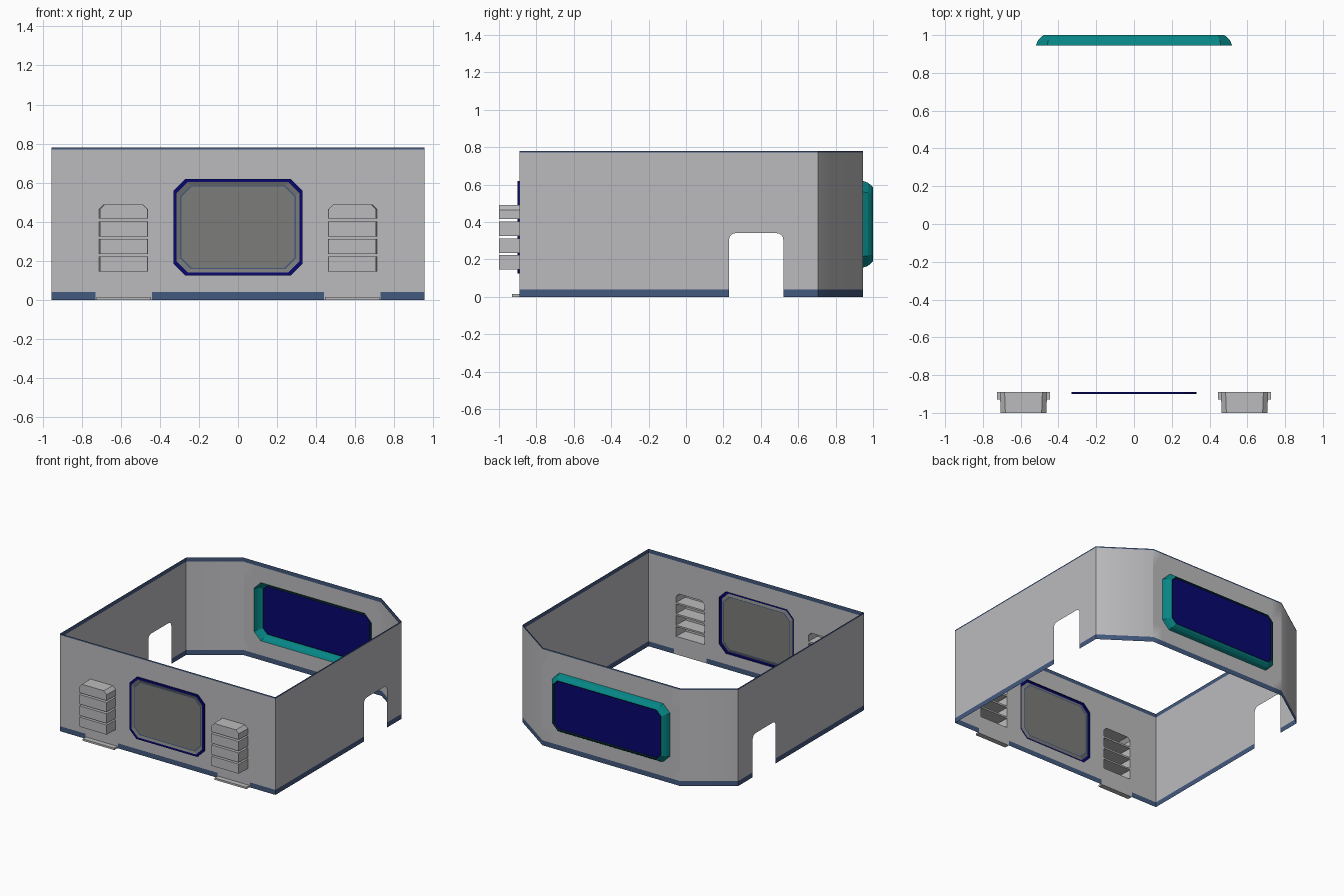
import bpy, bmesh, math

if "Cube" in bpy.data.objects:
    bpy.data.objects.remove(bpy.data.objects["Cube"])


def material(name, rgb):
    m = bpy.data.materials.new(name)
    m.diffuse_color = (*rgb, 1)
    m.use_nodes = True
    m.node_tree.nodes["Principled BSDF"].inputs["Base Color"].default_value = m.diffuse_color
    return m


GREY = material("wall grey", (0.50, 0.50, 0.515))
SLATE = material("slate blue trim", (0.055, 0.10, 0.21))
GLASS = material("window grey", (0.20, 0.20, 0.195))
NAVY = material("navy", (0.002, 0.002, 0.16))
TEAL = material("teal", (0.002, 0.235, 0.235))
DARK = material("dark seam", (0.004, 0.02, 0.025))


def finish(bm, name, mats, smooth=None):
    bmesh.ops.remove_doubles(bm, verts=bm.verts, dist=1e-4)
    me = bpy.data.meshes.new(name)
    bm.to_mesh(me)
    bm.free()
    for m in mats:
        me.materials.append(m)
    ob = bpy.data.objects.new(name, me)
    bpy.context.collection.objects.link(ob)
    if smooth:
        bpy.ops.object.select_all(action='DESELECT')
        ob.select_set(True)
        bpy.context.view_layer.objects.active = ob
        bpy.ops.object.shade_smooth_by_angle(angle=math.radians(smooth))
    return ob


def panel(bm, p, q, zs, holes, trim):
    """Flat wall sheet from p to q with (u0, u1, z0, z1, top cut, bottom cut, steps) holes."""
    length = math.dist(p, q)
    d = ((q[0] - p[0]) / length, (q[1] - p[1]) / length)

    def face(pts, mat):
        area = sum(a[0] * b[1] - b[0] * a[1] for a, b in zip(pts, pts[1:] + pts[:1]))
        if area < 0:
            pts = pts[::-1]
        f = bm.faces.new([bm.verts.new((p[0] + d[0] * u, p[1] + d[1] * u, z)) for u, z in pts])
        f.material_index = mat

    us = sorted({0, length, *[h[0] for h in holes], *[h[1] for h in holes], *trim.get("us", [])})
    zs = sorted({*zs, *[h[2] for h in holes], *[h[3] for h in holes]})
    for a, b in zip(us, us[1:]):
        for lo, hi in zip(zs, zs[1:]):
            u, z = (a + b) / 2, (lo + hi) / 2
            if any(h[0] < u < h[1] and h[2] < z < h[3] for h in holes):
                continue
            bare = any(s < u < e for s, e in trim.get("bare", []))
            face([(a, lo), (b, lo), (b, hi), (a, hi)],
                 int(z > 0.77 or (z < 0.04 and not bare)))
    # fill cut or rounded hole corners
    for u0, u1, z0, z1, top, bot, n in holes:
        for u, su in ((u0, 1), (u1, -1)):
            for z, sz, c in ((z1, -1, top), (z0, 1, bot)):
                if not c:
                    continue
                arc = [(u + su * c * (1 - math.sin(t * math.pi / 2 / n)),
                        z + sz * c * (1 - math.cos(t * math.pi / 2 / n))) for t in range(n + 1)]
                for i in range(n):
                    face([(u, z), arc[i], arc[i + 1]], 0)


def outline(cx, hw, z0, z1, top, bot):
    """Rectangle with cut corners in the xz plane."""
    pts = []
    for sx, z, c, sz, rev in ((-1, z0, bot, 1, 0), (1, z0, bot, 1, 1),
                              (1, z1, top, -1, 0), (-1, z1, top, -1, 1)):
        x = cx + sx * hw
        pair = [(x, z + sz * c), (x - sx * c, z)]
        pts += (pair[::-1] if rev else pair) if c else [(x, z)]
    return pts


def stack(name, rings, cap, mats, back=False):
    """Bridge (outline, y, material) rings and cap the last one; the start stays open."""
    bm = bmesh.new()
    loops = [[bm.verts.new((x, y, z)) for x, z in pts] for pts, y, _ in rings]
    for (a, b), ring in zip(zip(loops, loops[1:]), rings[1:]):
        for i in range(len(a)):
            j = (i + 1) % len(a)
            bm.faces.new((a[i], a[j], b[j], b[i])).material_index = ring[2]
    bm.faces.new(loops[-1]).material_index = cap
    if back:
        bmesh.ops.reverse_faces(bm, faces=bm.faces)
    return finish(bm, name, mats)


# Shared sizes
W, F, H = 0.955, -0.89, 0.78
PLAN = [(-W, F), (W, F), (W, 0.705), (0.61, 0.945), (-0.61, 0.945), (-W, 0.705)]
SLATS = [(0.145, 0.222, 0), (0.235, 0.312, 0), (0.326, 0.403, 0), (0.417, 0.49, 0.025)]
VENT_X, VENT_HW = 0.585, 0.125

# Wall shell: thin sheet with vent, window and doorway openings
front = [(W - 0.33, W + 0.33, 0.125, 0.62, 0.06, 0.06, 1)]
for s in (-1, 1):
    c = W + s * VENT_X
    front += [(c - VENT_HW, c + VENT_HW, a, b, k, 0, 1) for a, b, k in SLATS]
gaps = [(W + s * VENT_X - 0.145, W + s * VENT_X + 0.145) for s in (-1, 1)]
holes = [front,
         [(0.23 - F, 0.52 - F, 0, 0.34, 0.035, 0, 4)],
         [],
         [(0.09, 1.13, 0.155, 0.62, 0.06, 0.06, 1)],
         [],
         [(0.705 - 0.52, 0.705 - 0.23, 0, 0.34, 0.035, 0, 4)]]
bm = bmesh.new()
for i, p in enumerate(PLAN):
    trim = {"us": [u for g in gaps for u in g], "bare": gaps} if i == 0 else {}
    panel(bm, p, PLAN[(i + 1) % 6], [0, 0.04, 0.77, H], holes[i], trim)
finish(bm, "wall_shell", [GREY, SLATE], 40)

# Trim strip inside the upper edge
bm = bmesh.new()
inner = [(x * 0.996, y * 0.996) for x, y in PLAN]
for i in range(6):
    (x0, y0), (x1, y1) = inner[i], inner[(i + 1) % 6]
    bm.faces.new([bm.verts.new(v) for v in
                  ((x1, y1, 0.75), (x0, y0, 0.75), (x0, y0, H), (x1, y1, H))])
finish(bm, "inner_top_trim", [SLATE])


# Front window: navy frame, grey bevel, thin seam and pane
def window(i):
    return outline(0, 0.33 - i, 0.125 + i, 0.62 - i, 0.06 - i * 0.2, 0.06 - i * 0.2)


stack("front_window", [(window(0), F, 0), (window(0), F - 0.011, 0),
                       (window(0.016), F - 0.011, 0), (window(0.034), F - 0.004, 1),
                       (window(0.040), F - 0.004, 2)], 1, [NAVY, GLASS, SLATE])


# Rear screen: domed teal frame, dark seam and navy panel
def screen(i):
    return outline(0, 0.52 - i, 0.155 + i * 0.85, 0.62 - i * 0.85, 0.06 - i * 0.5, 0.06 - i * 0.5)


stack("rear_screen", [(screen(0), 0.945, 0), (screen(0.012), 0.972, 0), (screen(0.028), 0.99, 0),
                      (screen(0.042), 1.0, 0), (screen(0.050), 0.994, 1)], 2,
      [TEAL, DARK, NAVY], back=True)

# Louvred vents and the small ledges below them
for s, side in ((-1, "left"), (1, "right")):
    cx = s * VENT_X
    for n, (a, b, k) in enumerate(SLATS):
        stack(f"{side}_vent_slat_{n + 1}",
              [(outline(cx, VENT_HW, a, b, k, 0), F, 0),
               (outline(cx, VENT_HW - 0.004, a, b, k, 0), -1.0, 0)], 0, [GREY])
    bm = bmesh.new()
    bmesh.ops.create_cube(bm, size=1)
    for v in bm.verts:
        v.co = (cx + v.co.x * 0.28, -0.91 + v.co.y * 0.04, 0.0075 + v.co.z * 0.015)
    finish(bm, f"{side}_vent_ledge", [GREY])
